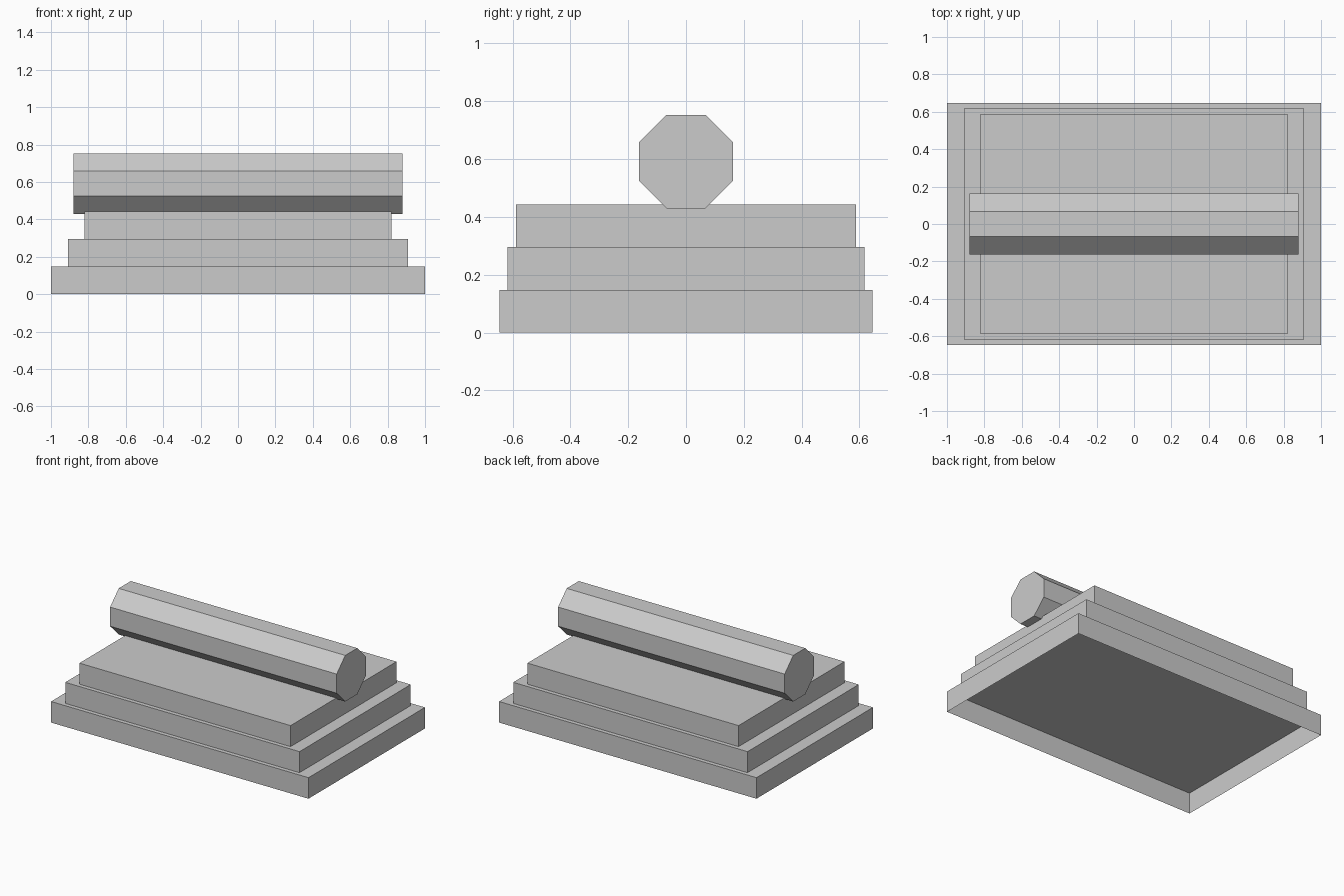
import bpy, bmesh, math
from mathutils import Matrix

if "Cube" in bpy.data.objects:
    bpy.data.objects.remove(bpy.data.objects["Cube"])

grey = bpy.data.materials.new("light_grey")
grey.diffuse_color = (0.6, 0.6, 0.6, 1)
grey.use_nodes = True
grey.node_tree.nodes["Principled BSDF"].inputs["Base Color"].default_value = grey.diffuse_color


def add_object(name, bm):
    mesh = bpy.data.meshes.new(name)
    bm.to_mesh(mesh)
    bm.free()
    mesh.materials.append(grey)
    obj = bpy.data.objects.new(name, mesh)
    bpy.context.collection.objects.link(obj)


def add_slab(name, half_x, half_y, z0, z1):
    """Box with an open underside."""
    bm = bmesh.new()
    bmesh.ops.create_cube(bm, size=1, matrix=Matrix.Translation((0, 0, (z0 + z1) / 2))
                          @ Matrix.Diagonal((2 * half_x, 2 * half_y, z1 - z0, 1)))
    bm.normal_update()
    bottom = [f for f in bm.faces if f.normal.z < -0.9]
    bmesh.ops.delete(bm, geom=bottom, context='FACES')
    add_object(name, bm)


# Stepped base: three slabs, each smaller than the one below
STEP = 0.1477
for i, name in enumerate(("lower_step", "middle_step", "upper_step")):
    add_slab(name, 1 - 0.09 * i, 0.646 - 0.029 * i, STEP * i, STEP * (i + 1))

# Octagonal bar lying along x, sunk slightly into the top step
APOTHEM = 0.162
radius = APOTHEM / math.cos(math.pi / 8)
bm = bmesh.new()
bmesh.ops.create_cone(bm, cap_ends=True, segments=8, radius1=radius, radius2=radius, depth=1.76,
                      matrix=Matrix.Translation((0, 0, 0.591))
                      @ Matrix.Rotation(math.pi / 2, 4, 'Y')
                      @ Matrix.Rotation(math.pi / 8, 4, 'Z'))
add_object("octagonal_bar", bm)
